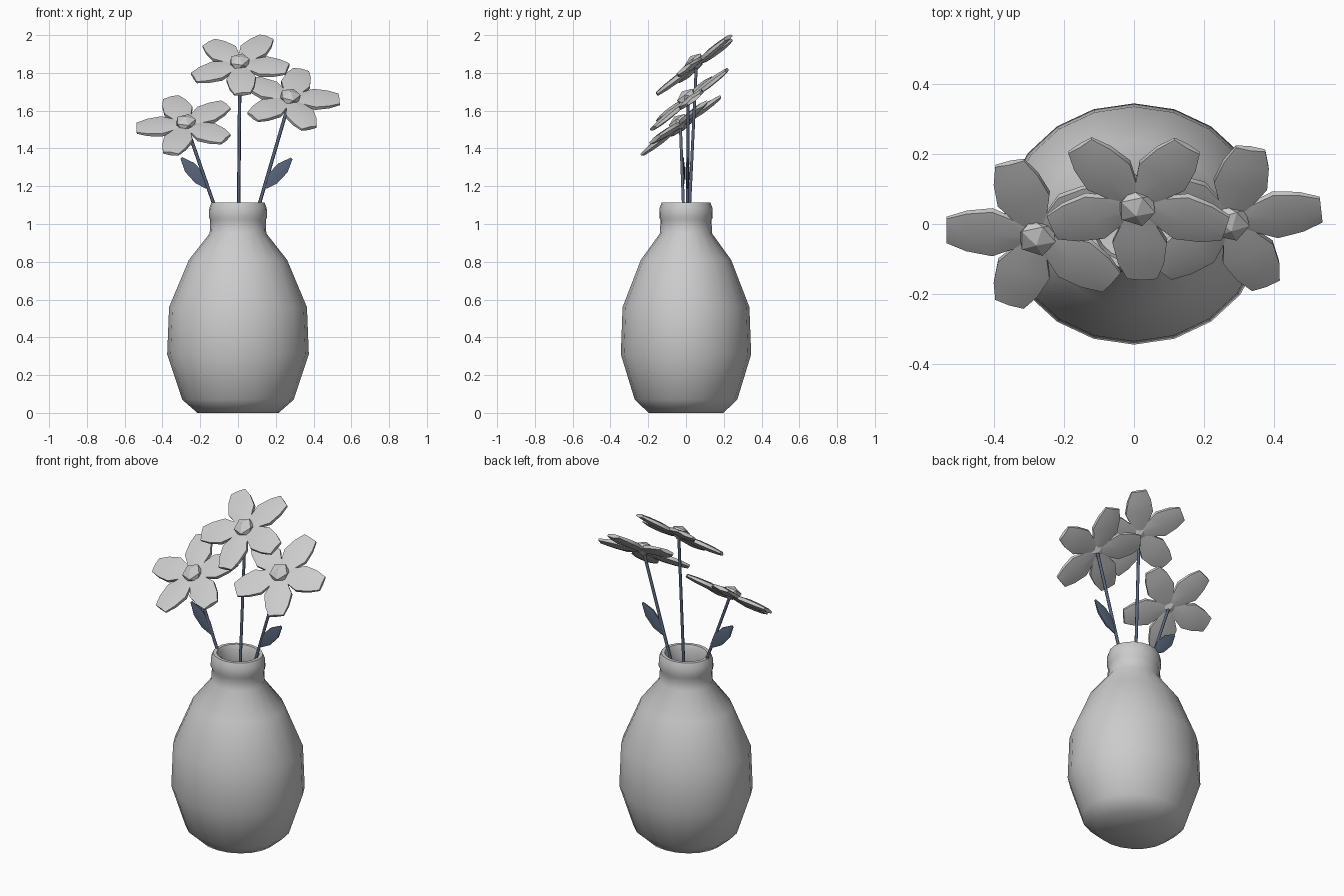
import bpy, bmesh, math
from mathutils import Vector, Matrix

if "Cube" in bpy.data.objects:
    bpy.data.objects.remove(bpy.data.objects["Cube"])


def finish(name, bm, angle=None, mat=None):
    bmesh.ops.recalc_face_normals(bm, faces=bm.faces)
    mesh = bpy.data.meshes.new(name)
    bm.to_mesh(mesh)
    bm.free()
    ob = bpy.data.objects.new(name, mesh)
    bpy.context.collection.objects.link(ob)
    if mat:
        mesh.materials.append(mat)
    if angle:
        bpy.ops.object.select_all(action='DESELECT')
        ob.select_set(True)
        bpy.context.view_layer.objects.active = ob
        bpy.ops.object.shade_smooth_by_angle(angle=math.radians(angle))
    return ob


def loft(bm, rings):
    """Skin closed rings of points, capping both ends."""
    rings = [[bm.verts.new(p) for p in ring] for ring in rings]
    n = len(rings[0])
    for a, b in zip(rings, rings[1:]):
        for i in range(n):
            j = (i + 1) % n
            bm.faces.new((a[i], a[j], b[j], b[i]))
    bm.faces.new(rings[0])
    bm.faces.new(rings[-1])


def blade(bm, matrix, sections):
    """Petal or leaf along local x; sections are (x, half width, half thickness)."""
    rings = []
    for x, w, t in sections:
        pts = [(-w, -t / 2), (0, -t), (w, -t / 2), (w, t / 2), (0, t), (-w, t / 2)]
        rings.append([matrix @ Vector((x, y, z)) for y, z in pts])
    loft(bm, rings)


def frame(origin, x_axis, normal):
    n = Vector(normal).normalized()
    u = Vector(x_axis)
    u = (u - n * u.dot(n)).normalized()
    m = Matrix((u, n.cross(u), n)).transposed().to_4x4()
    return Matrix.Translation(origin) @ m


green = bpy.data.materials.new("stem_slate")
green.diffuse_color = (0.10, 0.13, 0.20, 1)
green.use_nodes = True
green.node_tree.nodes["Principled BSDF"].inputs["Base Color"].default_value = green.diffuse_color

# Vase: slightly oval lathe with rim and hollow inside
profile = [(0.215, 0), (0.295, 0.07), (0.375, 0.31), (0.365, 0.56), (0.26, 0.81),
           (0.15, 0.95), (0.147, 1.02), (0.154, 1.035), (0.152, 1.085), (0.14, 1.115),
           (0.12, 1.115), (0.11, 1.09), (0.11, 0.95), (0.235, 0.80), (0.345, 0.55),
           (0.355, 0.31), (0.275, 0.085), (0.20, 0.04)]
SEG = 20
bm = bmesh.new()
loft(bm, [[(r * math.cos(math.tau * i / SEG), 0.92 * r * math.sin(math.tau * i / SEG), z)
           for i in range(SEG)] for r, z in profile])
finish("vase", bm, 50)

# Flowers: centre, facing, petal phase, stem foot
flowers = [
    ("middle", (0.01, 0.055, 1.845), (-0.10, -0.76, 1), 57, (0, 0.0, 0.70)),
    ("right", (0.275, 0.012, 1.66), (0.09, -0.78, 1), 5, (0, 0.005, 0.72)),
    ("left", (-0.275, -0.03, 1.525), (-0.105, -0.735, 1), 36, (0, 0.0, 0.74)),
]
PETAL = [(0.02, 0.028, 0.012), (0.13, 0.078, 0.02), (0.205, 0.066, 0.017), (0.262, 0.043, 0.011)]

for name, centre, normal, phase, foot in flowers:
    m = frame(centre, (1, 0, 0), normal)

    # Five petals
    bm = bmesh.new()
    for k in range(5):
        blade(bm, m @ Matrix.Rotation(math.radians(phase + 72 * k), 4, 'Z'), PETAL)
    finish(name + "_petals", bm, 40)

    # Faceted flower centre
    bm = bmesh.new()
    bmesh.ops.create_icosphere(bm, subdivisions=1, radius=0.06,
                               matrix=m @ Matrix.Translation((0, 0, 0.015)) @ Matrix.Diagonal((1, 1, 0.65, 1)))
    finish(name + "_flower_centre", bm)

    # Stem
    a, b = Vector(foot), Vector(centre)
    s = frame(a, (1, 0, 0), b - a)
    bm = bmesh.new()
    loft(bm, [[s @ Vector((0.009 * math.cos(math.tau * i / 6), 0.009 * math.sin(math.tau * i / 6), z))
               for i in range(6)] for z in (0, (b - a).length)])
    finish(name + "_stem", bm, 70, green)

# Leaves on the two outer stems
LEAF = [(0, 0.012, 0.005), (0.06, 0.034, 0.01), (0.14, 0.034, 0.01), (0.208, 0.006, 0.004)]
for name, base, direction in (("left_leaf", (-0.162, -0.016, 1.195), (-0.138, 0, 0.155)),
                              ("right_leaf", (0.142, 0.008, 1.195), (0.145, 0, 0.155))):
    bm = bmesh.new()
    blade(bm, frame(base, direction, (0, -1, 0)), LEAF)
    finish(name, bm, 40, green)
